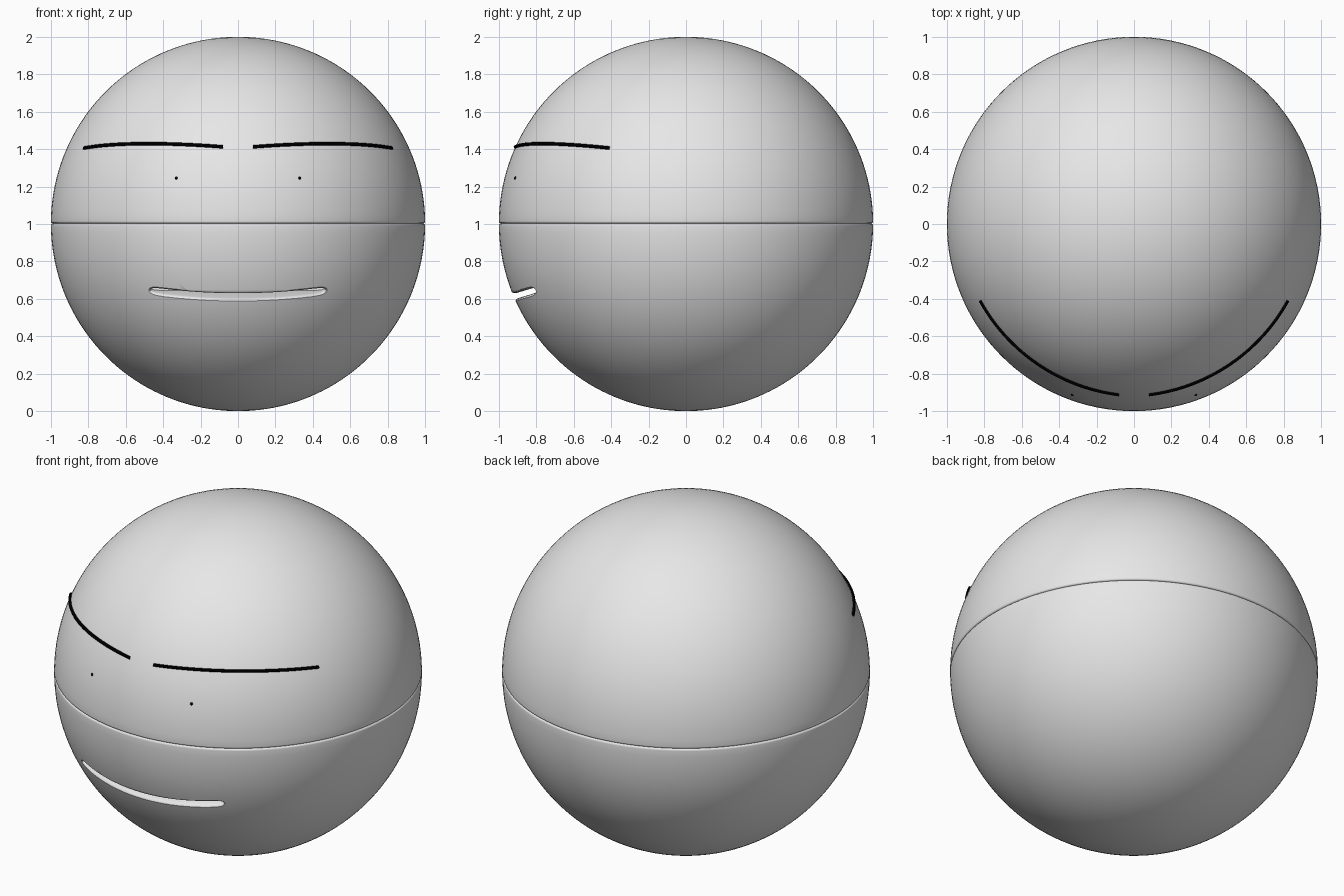
import bpy, bmesh, math
from mathutils import Vector

cube = bpy.data.objects.get("Cube")
if cube:
    bpy.data.objects.remove(cube, do_unlink=True)


def material(name, rgb):
    m = bpy.data.materials.new(name)
    m.use_nodes = True
    m.diffuse_color = (*rgb, 1)
    m.node_tree.nodes["Principled BSDF"].inputs["Base Color"].default_value = (*rgb, 1)
    return m


shell = material("light grey shell", (0.8, 0.8, 0.8))
black = material("black", (0.0, 0.0, 0.0))


def finish(name, bm, mat):
    """Turn a bmesh into a linked object with one material."""
    bmesh.ops.remove_doubles(bm, verts=bm.verts, dist=1e-5)
    bmesh.ops.recalc_face_normals(bm, faces=bm.faces)
    me = bpy.data.meshes.new(name)
    bm.to_mesh(me)
    bm.free()
    ob = bpy.data.objects.new(name, me)
    bpy.context.collection.objects.link(ob)
    me.materials.append(mat)
    return ob


def select(ob):
    bpy.ops.object.select_all(action="DESELECT")
    ob.select_set(True)
    bpy.context.view_layer.objects.active = ob


def smooth(ob):
    select(ob)
    bpy.ops.object.shade_smooth_by_angle(angle=math.radians(35))


# Half shells: a dome profile with a rounded rim, lathed around z
def half_shell(name, sign):
    rim = 0.012
    pts = [(0.96, 0)]
    for k in range(7):
        a = math.pi / 2 * k / 6
        pts.append((1 - rim + rim * math.sin(a), rim - rim * math.cos(a)))
    for k in range(1, 41):
        a = rim + (math.pi / 2 - rim) * k / 40
        pts.append((max(math.cos(a), 0), math.sin(a)))
    pts.insert(0, (0, 0))
    bm = bmesh.new()
    verts = [bm.verts.new((r, 0, 1.003 + sign * h * (1 - sign * 0.003))) for r, h in pts]
    edges = [bm.edges.new(p) for p in zip(verts, verts[1:])]
    bmesh.ops.spin(bm, geom=verts + edges, cent=(0, 0, 0), axis=(0, 0, 1),
                   angle=math.tau, steps=128, use_merge=True)
    return finish(name, bm, shell)


upper = half_shell("upper_half", 1)
lower = half_shell("lower_half", -1)

# Mouth cutter: tilted flat slot that flares where it meets the surface
TILT = 0.3


def mouth_point(x, h, radius):
    y = -0.9
    for _ in range(12):
        z = 0.612 + TILT * (y + 0.92) + h
        y = -math.sqrt(radius ** 2 - x * x - (z - 1) ** 2)
    return Vector((x, y, z))


def mouth_cutter():
    bm = bmesh.new()
    n = 40
    rings = []
    for radius, w in ((1.02, 0.034), (1.0, 0.028), (0.995, 0.021),
                      (0.988, 0.017), (0.978, 0.015), (None, 0.015)):
        top, bottom = [], []
        for i in range(n + 1):
            s = math.sin(math.pi * (i / n - 0.5))
            x = s * (0.45 + w)
            h = w * math.sqrt(max(0, 1 - abs(s) ** 24))
            for row, side in ((top, h), (bottom, -h)):
                if radius:
                    p = mouth_point(x, side, radius)
                else:
                    p = Vector((x, -0.76, 0.612 + TILT * 0.16 + side))
                row.append(bm.verts.new(p))
        rings.append((top, bottom))
    for a, b in zip(rings, rings[1:]):
        for row in (0, 1):
            for i in range(n):
                bm.faces.new((a[row][i], a[row][i + 1], b[row][i + 1], b[row][i]))
    for top, bottom in (rings[0], rings[-1]):
        for i in range(n):
            bm.faces.new((top[i], top[i + 1], bottom[i + 1], bottom[i]))
    return finish("mouth_cutter", bm, shell)


cutter = mouth_cutter()
cut = lower.modifiers.new("mouth", "BOOLEAN")
cut.operation = "DIFFERENCE"
cut.solver = "EXACT"
cut.object = cutter
select(lower)
bpy.ops.object.modifier_apply(modifier=cut.name)
bpy.data.objects.remove(cutter, do_unlink=True)
smooth(upper)
smooth(lower)


# Eyebrows: thin tubes lying along the surface
def eyebrow(name, side):
    bm = bmesh.new()
    steps, sides, thick = 32, 8, 0.009
    rings = []
    for i in range(steps + 1):
        t = i / steps
        a = math.radians(5 + 58.5 * t)
        z = 0.412 - 0.006 * t + 0.08 * t * (1 - t)
        r = math.sqrt(1.004 ** 2 - z * z)
        c = Vector((side * r * math.sin(a), -r * math.cos(a), z + 1))
        out = Vector((side * math.sin(a), -math.cos(a), 0))
        rings.append([bm.verts.new(c + thick * (out * math.cos(b) + Vector((0, 0, math.sin(b)))))
                      for b in (math.tau * k / sides for k in range(sides))])
    for p, q in zip(rings, rings[1:]):
        for k in range(sides):
            j = (k + 1) % sides
            bm.faces.new((p[k], p[j], q[j], q[k]))
    bm.faces.new(rings[0])
    bm.faces.new(rings[-1])
    smooth(finish(name, bm, black))


# Eyes: tiny dots on the surface
def eye(name, side):
    bm = bmesh.new()
    bmesh.ops.create_uvsphere(bm, u_segments=12, v_segments=8, radius=0.008)
    bmesh.ops.translate(bm, verts=bm.verts, vec=(side * 0.33, -0.911, 1.245))
    smooth(finish(name, bm, black))


for label, side in (("left", 1), ("right", -1)):
    eyebrow(label + "_eyebrow", side)
    eye(label + "_eye", side)
